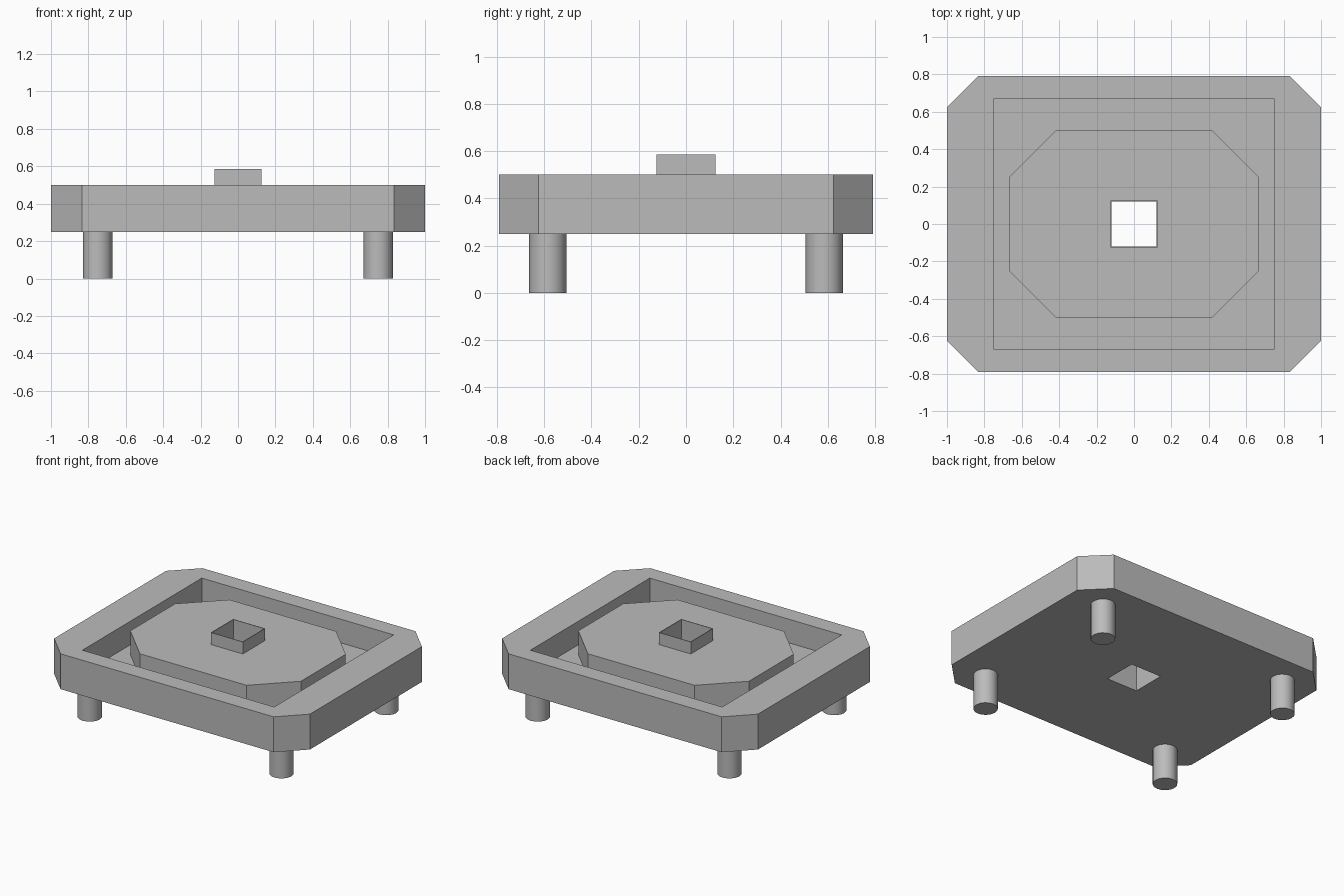
import bpy, bmesh, math

cube = bpy.data.objects.get("Cube")
if cube:
    bpy.data.objects.remove(cube, do_unlink=True)

GREY = (0.5, 0.5, 0.5, 1)
grey = bpy.data.materials.new("light grey")
grey.use_nodes = True
grey.diffuse_color = GREY
grey.node_tree.nodes["Principled BSDF"].inputs["Base Color"].default_value = GREY


def finish(bm, name):
    bmesh.ops.recalc_face_normals(bm, faces=bm.faces[:])
    mesh = bpy.data.meshes.new(name)
    bm.to_mesh(mesh)
    bm.free()
    mesh.materials.append(grey)
    obj = bpy.data.objects.new(name, mesh)
    bpy.context.collection.objects.link(obj)
    return obj


def outline(x, y, cut=0):
    """Rectangle of half sizes x, y with its corners cut at 45 degrees."""
    points = []
    for sx, sy in ((1, 1), (-1, 1), (-1, -1), (1, -1)):
        pair = [(sx * x, sy * (y - cut)), (sx * (x - cut), sy * y)]
        if sx * sy < 0:
            pair.reverse()
        points += pair if cut else pair[:1]
    return points


def shell(name, rings):
    """Closed solid through a cycle of (outline, height) rings."""
    bm = bmesh.new()
    loops = []
    for points, z in rings:
        verts = [bm.verts.new((px, py, z)) for px, py in points]
        edges = [bm.edges.new((v, verts[i - 1])) for i, v in enumerate(verts)]
        loops.append((points, verts, edges))
    for (pa, va, ea), (pb, vb, eb) in zip(loops, loops[1:] + loops[:1]):
        if pa is pb:      # upright wall
            for i in range(len(va)):
                bm.faces.new((va[i - 1], va[i], vb[i], vb[i - 1]))
        else:             # flat ring between two outlines
            bmesh.ops.triangle_fill(bm, edges=ea + eb, use_beauty=True)
    return finish(bm, name)


# Tray: outer body, sunken channel, raised island and collar round the hole
body = outline(1, 0.792, 0.167)
channel = outline(0.75, 0.667)
island = outline(0.667, 0.5, 0.25)
collar = outline(0.125, 0.125)
hole = outline(0.12, 0.12)
BOTTOM, FLOOR, TOP, COLLAR_TOP = 0.25, 0.333, 0.5, 0.585
shell("tray_body", [
    (hole, BOTTOM), (body, BOTTOM), (body, TOP), (channel, TOP),
    (channel, FLOOR), (island, FLOOR), (island, TOP), (collar, TOP),
    (collar, COLLAR_TOP), (hole, COLLAR_TOP)])

# Four round legs
for fy, yname in ((-1, "front"), (1, "back")):
    for fx, xname in ((-1, "right"), (1, "left")):
        bm = bmesh.new()
        bmesh.ops.create_cone(bm, cap_ends=True, segments=16, radius1=0.079,
                              radius2=0.079, depth=BOTTOM)
        leg = finish(bm, f"{yname}_{xname}_leg")
        leg.location = (0.75 * fx, 0.585 * fy, BOTTOM / 2)
        bpy.ops.object.select_all(action="DESELECT")
        leg.select_set(True)
        bpy.context.view_layer.objects.active = leg
        bpy.ops.object.shade_smooth_by_angle(angle=math.radians(40))
